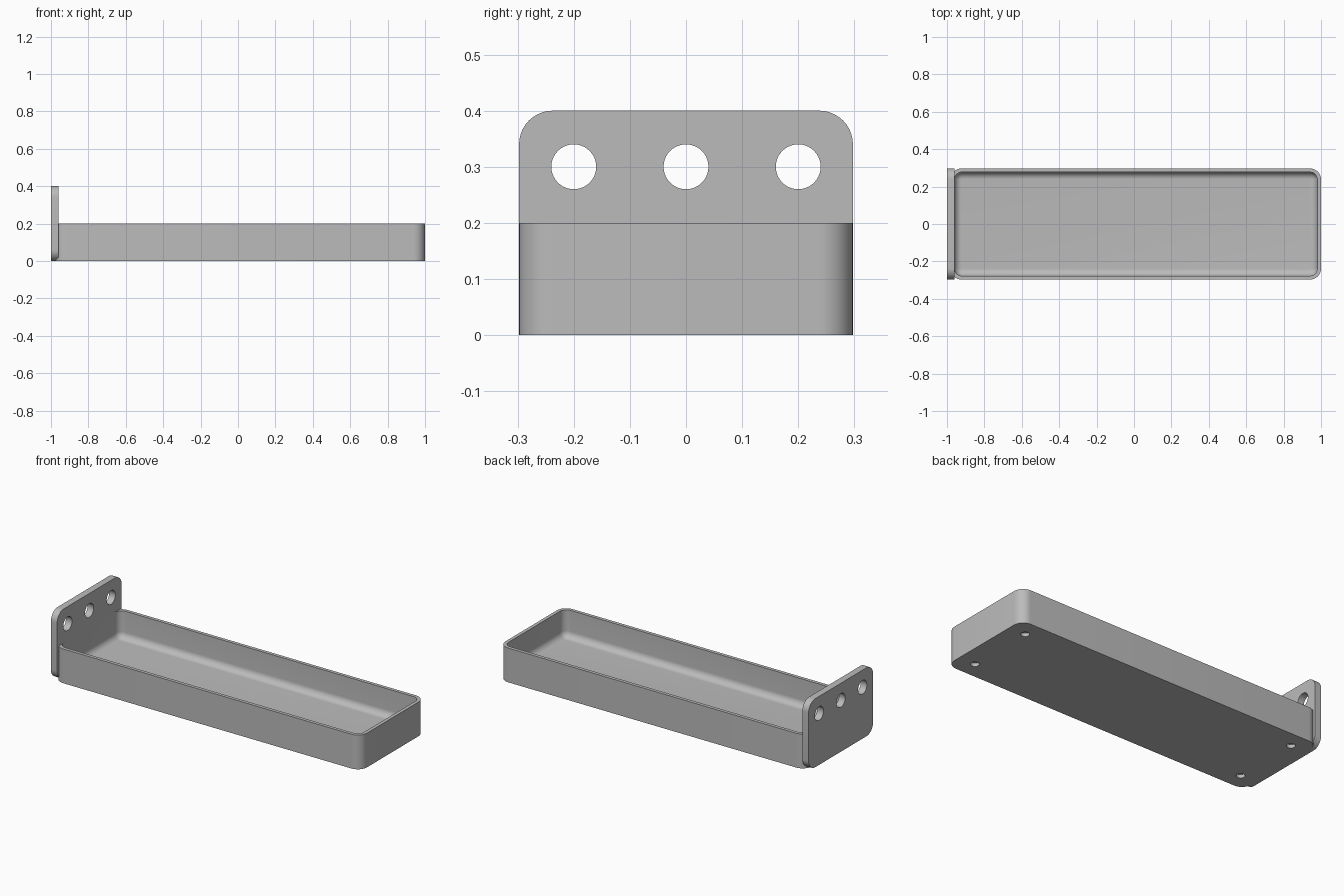
import bpy, bmesh, math
from mathutils import Matrix, Vector

cube = bpy.data.objects.get("Cube")
if cube:
    bpy.data.objects.remove(cube, do_unlink=True)

HALF_W, CORNER, WALL, FLOOR = 0.2975, 0.06, 0.02, 0.04
TRAY_X0, TRAY_X1, TRAY_H = -0.98, 1.0, 0.2
PLATE_H = 0.4
STEPS = 10

grey = bpy.data.materials.new("plain_grey")
grey.use_nodes = True
grey.diffuse_color = (0.5, 0.5, 0.5, 1)
bsdf = grey.node_tree.nodes["Principled BSDF"]
bsdf.inputs["Base Color"].default_value = grey.diffuse_color
bsdf.inputs["Roughness"].default_value = 0.6


def rounded_rect(u0, u1, v0, v1, r):
    """Counter-clockwise outline with rounded corners."""
    centres = [(u1 - r, v1 - r), (u0 + r, v1 - r), (u0 + r, v0 + r), (u1 - r, v0 + r)]
    points = []
    for quarter, (cu, cv) in enumerate(centres):
        for s in range(STEPS + 1):
            a = (quarter + s / STEPS) * math.pi / 2
            points.append((cu + r * math.cos(a), cv + r * math.sin(a)))
    return points


def loft(name, loops):
    """Skin matching closed loops and cap both ends."""
    bm = bmesh.new()
    rings = [[bm.verts.new(p) for p in loop] for loop in loops]
    n = len(rings[0])
    for a, b in zip(rings, rings[1:]):
        for i in range(n):
            j = (i + 1) % n
            bm.faces.new((a[i], a[j], b[j], b[i]))
    bm.faces.new(rings[0][::-1])
    bm.faces.new(rings[-1])
    bmesh.ops.recalc_face_normals(bm, faces=bm.faces)
    mesh = bpy.data.meshes.new(name)
    bm.to_mesh(mesh)
    bm.free()
    mesh.materials.append(grey)
    obj = bpy.data.objects.new(name, mesh)
    bpy.context.collection.objects.link(obj)
    return obj


def drill(obj, centres, radius, depth, axis):
    """Cut round holes centred at the given points along an axis."""
    bm = bmesh.new()
    turn = Vector((0, 0, 1)).rotation_difference(Vector(axis)).to_matrix().to_4x4()
    for c in centres:
        bmesh.ops.create_cone(bm, cap_ends=True, segments=40, radius1=radius,
                              radius2=radius, depth=depth,
                              matrix=Matrix.Translation(c) @ turn)
    mesh = bpy.data.meshes.new("hole_cutter")
    bm.to_mesh(mesh)
    bm.free()
    mesh.materials.append(grey)
    cutter = bpy.data.objects.new("hole_cutter", mesh)
    cutter.hide_render = True
    bpy.context.collection.objects.link(cutter)
    mod = obj.modifiers.new("holes", "BOOLEAN")
    mod.operation, mod.solver, mod.object = "DIFFERENCE", "EXACT", cutter
    bpy.ops.object.select_all(action="DESELECT")
    bpy.context.view_layer.objects.active = obj
    obj.select_set(True)
    bpy.ops.object.modifier_apply(modifier=mod.name)
    bpy.data.objects.remove(cutter, do_unlink=True)
    bpy.ops.object.shade_smooth_by_angle(angle=math.radians(30))


def tray_loop(inset, z):
    outline = rounded_rect(TRAY_X0 + inset, TRAY_X1 - inset,
                           inset - HALF_W, HALF_W - inset, CORNER - inset)
    return [(x, y, z) for x, y in outline]


# Tray: outer wall, rim, inner wall and a filleted floor
fillet = 0.038
loops = [tray_loop(0, 0), tray_loop(0, TRAY_H), tray_loop(WALL, TRAY_H)]
for s in range(STEPS + 1):
    a = s / STEPS * math.pi / 2
    loops.append(tray_loop(WALL + fillet * (1 - math.cos(a)),
                           FLOOR + fillet * (1 - math.sin(a))))
tray = loft("tray", loops)

# Shallow round recesses under the tray corners
recesses = [(x, y, 0) for x in (-0.88, 0.895) for y in (-0.2, 0.2)]
drill(tray, recesses, 0.023, 0.04, (0, 0, 1))

# Upright mounting plate with three through holes
outline = rounded_rect(-HALF_W, HALF_W, 0, PLATE_H, CORNER)
plate = loft("mounting_plate", [[(x, y, z) for y, z in outline] for x in (-1.0, -0.96)])
drill(plate, [(-0.98, y, 0.3) for y in (-0.2, 0, 0.2)], 0.04, 0.1, (1, 0, 0))
